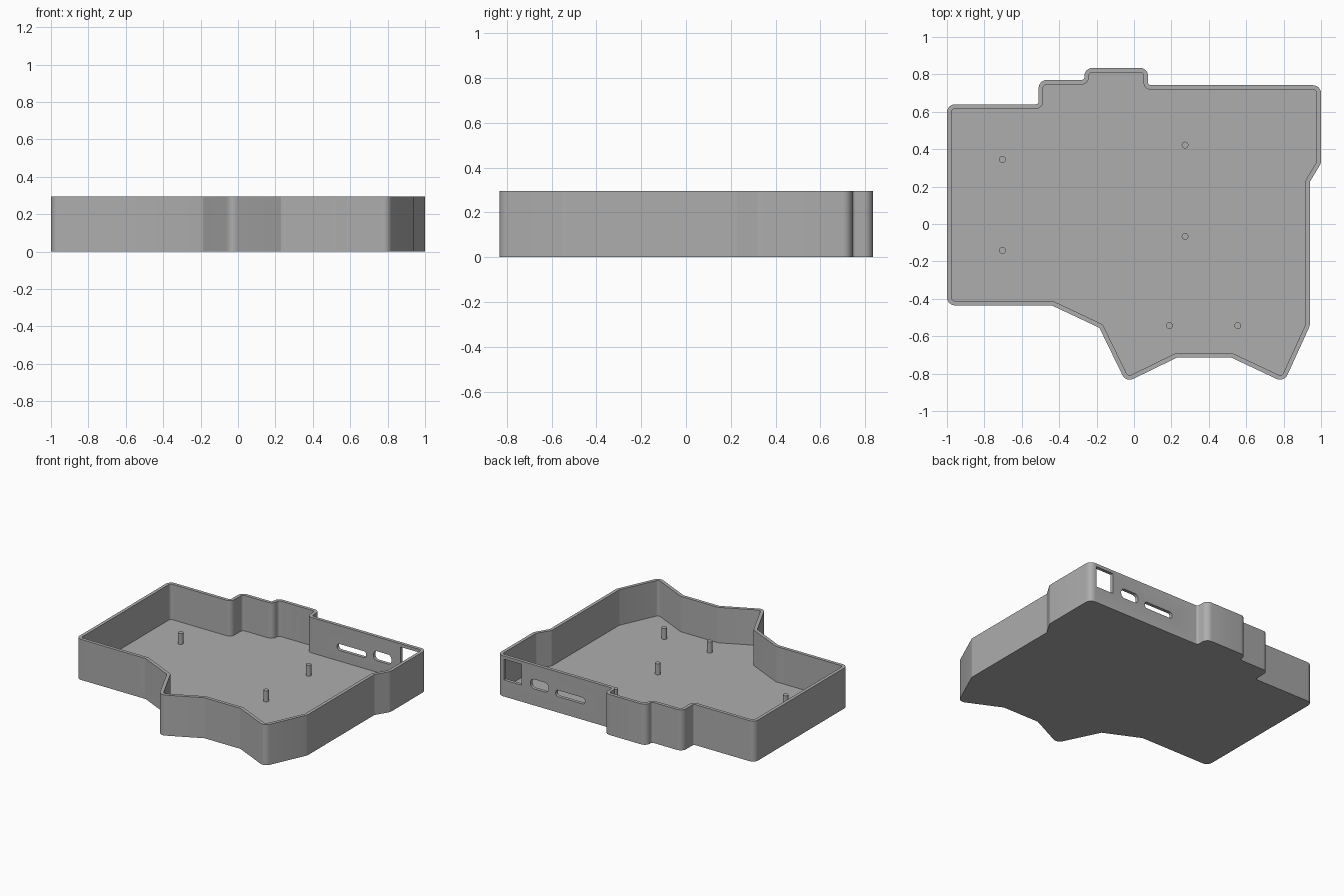
import bpy, bmesh, math
from mathutils import Vector

if "Cube" in bpy.data.objects:
    bpy.data.objects.remove(bpy.data.objects["Cube"])

HEIGHT, FLOOR, WALL = 0.295, 0.037, 0.024

grey = bpy.data.materials.new("matte grey")
grey.diffuse_color = (0.42, 0.42, 0.42, 1)
grey.use_nodes = True
grey.node_tree.nodes["Principled BSDF"].inputs["Base Color"].default_value = grey.diffuse_color

# Case outline, counter-clockwise, before the corners are rounded
OUTLINE = [(-1, -0.435), (-0.44, -0.435), (-0.185, -0.555), (-0.043, -0.847),
           (0.23, -0.714), (0.52, -0.714), (0.802, -0.847), (0.94, -0.545),
           (0.94, 0.225), (1, 0.325), (1, 0.742), (0.075, 0.742),
           (0.075, 0.835), (-0.265, 0.835), (-0.265, 0.77), (-0.51, 0.77),
           (-0.51, 0.64), (-1, 0.64)]


def rounded_loops(points, wall, steps=6):
    """Return matching outer and inner loops with concentric rounded corners."""
    pts = [Vector(p) for p in points]
    outer, inner = [], []
    for i, p in enumerate(pts):
        d1 = (p - pts[i - 1]).normalized()
        d2 = (pts[(i + 1) % len(pts)] - p).normalized()
        n1, n2 = Vector((-d1.y, d1.x)), Vector((-d2.y, d2.x))
        s = 1 if d1.x * d2.y - d1.y * d2.x > 0 else -1
        r = 0.043 if s > 0 else 0.015
        centre = p + (n1 + n2) * (s * r / (1 + n1.dot(n2)))
        turn = math.acos(max(-1, min(1, n1.dot(n2)))) * s
        a0 = math.atan2(n1.y, n1.x)
        for k in range(steps + 1):
            a = a0 + turn * k / steps
            n = Vector((math.cos(a), math.sin(a)))
            outer.append(centre - n * (s * r))
            inner.append(centre - n * (s * r - wall))
    return outer, inner


def finish(bm, name):
    bmesh.ops.recalc_face_normals(bm, faces=bm.faces[:])
    mesh = bpy.data.meshes.new(name)
    bm.to_mesh(mesh)
    bm.free()
    ob = bpy.data.objects.new(name, mesh)
    bpy.context.collection.objects.link(ob)
    mesh.materials.append(grey)
    return ob


def activate(ob):
    bpy.ops.object.select_all(action='DESELECT')
    ob.select_set(True)
    bpy.context.view_layer.objects.active = ob


# Open tray: underside, outer wall, rim, inner wall, floor
outer, inner = rounded_loops(OUTLINE, WALL)
bm = bmesh.new()
rings = [[bm.verts.new((p.x, p.y, z)) for p in loop]
         for loop, z in ((outer, 0), (outer, HEIGHT), (inner, HEIGHT), (inner, FLOOR))]
count = len(outer)
for a, b in zip(rings, rings[1:]):
    for i in range(count):
        j = (i + 1) % count
        bm.faces.new((a[i], a[j], b[j], b[i]))
bm.faces.new(rings[0][::-1])
bm.faces.new(rings[-1])
tray = finish(bm, "case_tray")


def port_cutter(name, x0, x1, z0, z1, r):
    """Rounded slot profile pushed through the back wall."""
    bm = bmesh.new()
    front = []
    for cx, cz, a0 in ((x1 - r, z1 - r, 0), (x0 + r, z1 - r, 90),
                       (x0 + r, z0 + r, 180), (x1 - r, z0 + r, 270)):
        for k in range(7 if r > 0 else 1):
            a = math.radians(a0 + 15 * k)
            front.append(bm.verts.new((cx + r * math.cos(a), 0.67, cz + r * math.sin(a))))
    face = bm.faces.new(front)
    new = bmesh.ops.extrude_face_region(bm, geom=[face])["geom"]
    bmesh.ops.translate(bm, vec=(0, 0.13, 0),
                        verts=[v for v in new if isinstance(v, bmesh.types.BMVert)])
    bmesh.ops.remove_doubles(bm, verts=bm.verts[:], dist=1e-5)
    return finish(bm, name)


# Port openings in the back wall: square socket, short slot, long slot
for name, *size in (("square_port_cutter", 0.805, 0.947, 0.12, 0.272, 0),
                    ("short_port_cutter", 0.588, 0.733, 0.12, 0.19, 0.03),
                    ("long_port_cutter", 0.295, 0.53, 0.115, 0.162, 0.02)):
    cutter = port_cutter(name, *size)
    cutter.hide_render = True
    mod = tray.modifiers.new(name, 'BOOLEAN')
    mod.operation = 'DIFFERENCE'
    mod.solver = 'EXACT'
    mod.object = cutter
    activate(tray)
    bpy.ops.object.modifier_apply(modifier=mod.name)
    bpy.data.objects.remove(cutter)

activate(tray)
bpy.ops.object.shade_smooth_by_angle(angle=math.radians(30))

# Board support posts standing on the floor
POSTS = [(-0.703, 0.345), (-0.703, -0.142), (0.273, 0.422),
         (0.273, -0.066), (0.189, -0.543), (0.555, -0.543)]
for i, (x, y) in enumerate(POSTS):
    z0, z1 = FLOOR - 0.01, 0.117
    bpy.ops.mesh.primitive_cylinder_add(vertices=24, radius=0.018, depth=z1 - z0,
                                        location=(x, y, (z0 + z1) / 2))
    post = bpy.context.object
    post.name = f"support_post_{i + 1}"
    post.data.materials.append(grey)
    bpy.ops.object.shade_smooth_by_angle(angle=math.radians(30))
